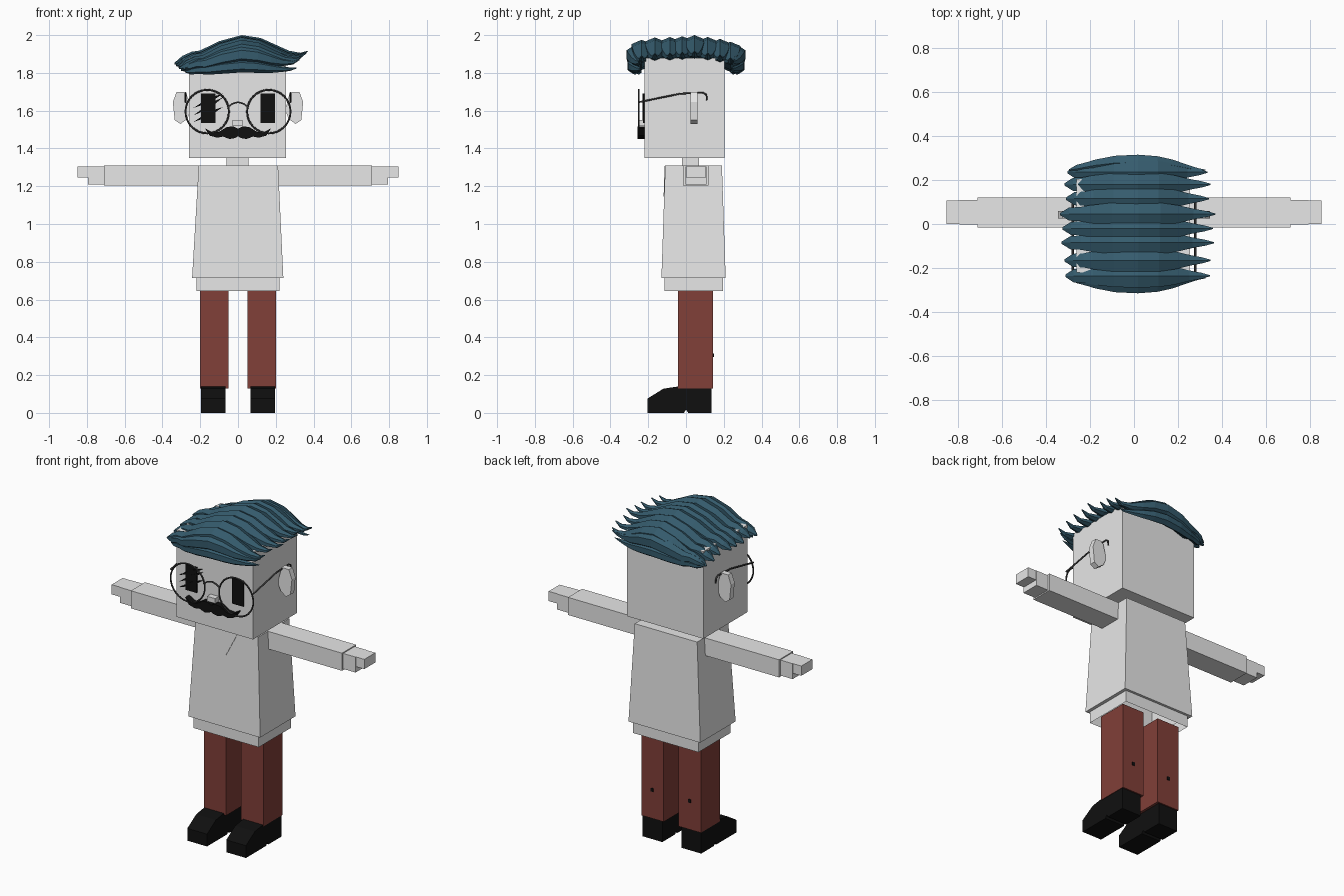
import bpy, bmesh, math
from mathutils import Vector

if "Cube" in bpy.data.objects:
    bpy.data.objects.remove(bpy.data.objects["Cube"])


def material(name, colour):
    m = bpy.data.materials.new(name)
    m.use_nodes = True
    m.diffuse_color = (*colour, 1)
    m.node_tree.nodes["Principled BSDF"].inputs["Base Color"].default_value = (*colour, 1)
    return m


GREY = material("light grey", (0.8, 0.8, 0.8))
RED = material("brick red", (0.22, 0.05, 0.04))
HAIR = material("dark teal", (0.036, 0.107, 0.155))
BLACK = material("black", (0.005, 0.005, 0.005))
FRAME = material("frame grey", (0.05, 0.05, 0.05))


def loft(name, rings, mat, cap_start=True, cap_end=True):
    """Skin a list of equal-length point rings."""
    bm = bmesh.new()
    loops = [[bm.verts.new(p) for p in ring] for ring in rings]
    n = len(loops[0])
    for a, b in zip(loops, loops[1:]):
        for i in range(n):
            j = (i + 1) % n
            bm.faces.new((a[i], a[j], b[j], b[i]))
    if cap_start:
        bm.faces.new(loops[0][::-1])
    if cap_end:
        bm.faces.new(loops[-1])
    bmesh.ops.recalc_face_normals(bm, faces=bm.faces)
    me = bpy.data.meshes.new(name)
    bm.to_mesh(me)
    bm.free()
    me.materials.append(mat)
    ob = bpy.data.objects.new(name, me)
    bpy.context.collection.objects.link(ob)
    return ob


def rect(x0, x1, y0, y1, z):
    return [(x0, y0, z), (x1, y0, z), (x1, y1, z), (x0, y1, z)]


def box(name, x, y, z, mat):
    return loft(name, [rect(*x, *y, z[0]), rect(*x, *y, z[1])], mat)


def plate(name, outline, y0, y1, mat):
    """Extrude an outline in x and z along y."""
    return loft(name, [[(x, y, z) for x, z in outline] for y in (y0, y1)], mat)


def wire(name, points):
    cu = bpy.data.curves.new(name, "CURVE")
    cu.dimensions = "3D"
    cu.bevel_depth = 0.005
    cu.bevel_resolution = 1
    cu.use_fill_caps = True
    sp = cu.splines.new("POLY")
    sp.points.add(len(points) - 1)
    for p, co in zip(sp.points, points):
        p.co = (*co, 1)
    cu.materials.append(FRAME)
    ob = bpy.data.objects.new(name, cu)
    bpy.context.collection.objects.link(ob)


# Head, neck and nose
box("head", (-0.26, 0.255), (-0.22, 0.205), (1.35, 1.88), GREY)
box("neck", (-0.06, 0.055), (-0.02, 0.07), (1.3, 1.36), GREY)
box("nose", (-0.03, 0.025), (-0.255, -0.21), (1.52, 1.55), GREY)

# Tapered shirt over a shorter hem, open underneath
loft("shirt", [
    rect(-0.22, 0.22, -0.115, 0.195, 0.645),
    rect(-0.22, 0.22, -0.115, 0.195, 0.715),
    rect(-0.243, 0.24, -0.13, 0.21, 0.715),
    rect(-0.208, 0.212, -0.11, 0.19, 1.31),
], GREY, cap_start=False)
# Collar plate follows the sloping chest
collar = [(-0.083, 1.308), (0.083, 1.308), (0, 1.145)]
loft("collar", [[(x, -0.11 - (1.31 - z) * 0.0336 - d, z) for x, z in collar]
                for d in (-0.002, 0.003)], GREY)

for s, side in ((-1, "right"), (1, "left")):
    def span(a, b):
        return sorted((s * a, s * b))

    # Arms and hands
    box(side + "_sleeve", span(0.2, 0.71), (-0.015, 0.12), (1.203, 1.31), GREY)
    box(side + "_palm", span(0.705, 0.793), (-0.003, 0.108), (1.21, 1.304), GREY)
    box(side + "_fingers", span(0.79, 0.85), (0, 0.106), (1.245, 1.304), GREY)

    # Legs with a small mark on the calf
    box(side + "_leg", span(0.05, 0.2), (-0.043, 0.143), (0.13, 0.66), RED)
    box(side + "_calf_mark", span(0.118, 0.134), (0.14, 0.148), (0.295, 0.315), BLACK)

    # Shoes with a separate heel
    shoe = [(0.135, 0), (0.135, 0.14), (-0.04, 0.14), (-0.12, 0.128), (-0.205, 0.075),
            (-0.205, 0), (-0.01, 0), (0.0, 0.018), (0.012, 0)]
    loft(side + "_shoe", [[(x, y, z) for y, z in shoe] for x in span(0.065, 0.197)], BLACK)

    # Ears
    ear = [(0.25, 1.6), (0.275, 1.7), (0.325, 1.7), (0.345, 1.645),
           (0.335, 1.55), (0.305, 1.53), (0.27, 1.555)]
    plate(side + "_ear", [(s * x, z) for x, z in ear], 0.025, 0.06, GREY)

    # Eyes
    a, b = span(0.12, 0.195)
    plate(side + "_eye", [(a, 1.535), (b, 1.535), (b, 1.69), (a, 1.69)], -0.227, -0.219, BLACK)

    # Spectacle rim and temple
    bpy.ops.mesh.primitive_torus_add(
        major_segments=32, minor_segments=6, major_radius=0.115, minor_radius=0.005,
        location=(s * 0.163, -0.25, 1.595), rotation=(math.pi / 2, 0, 0))
    rim = bpy.context.object
    rim.name = side + "_rim"
    rim.data.materials.append(FRAME)
    bpy.ops.object.shade_smooth_by_angle()
    wire(side + "_temple", [(s * 0.278, y, z) for y, z in
                            ((-0.25, 1.645), (-0.03, 1.69), (0.09, 1.695), (0.108, 1.685), (0.11, 1.655))])

wire("bridge", [(x, -0.25, 1.645 - 9 * x * x) for x in (-0.055, -0.03, 0, 0.03, 0.055)])

# Slashes across the right eye
for lo, hi in ((1.615, 1.69), (1.575, 1.67), (1.54, 1.62)):
    plate("eye_slash", [(-0.235, lo), (-0.15, (lo + hi) / 2 - 0.01), (-0.08, hi),
                        (-0.155, (lo + hi) / 2 + 0.014)], -0.229, -0.22, BLACK)

# Moustache from one mirrored half outline
top = [(0.025, 1.517), (0.06, 1.513), (0.1, 1.488), (0.135, 1.485), (0.175, 1.507)]
low = [(0.15, 1.468), (0.11, 1.457), (0.08, 1.463), (0.045, 1.45), (0.015, 1.455)]
half = top + low
plate("moustache", [(0, 1.505)] + half + [(0, 1.465)] + [(-x, z) for x, z in half[::-1]],
      -0.258, -0.219, BLACK)

# Hair: swept locks, each a tapered hexagonal loft along (x, z, thickness)
LOCK = [(-0.335, 1.85, 0.1), (-0.295, 1.865, 0.55), (-0.245, 1.885, 0.6), (-0.2, 1.885, 0.75),
        (-0.1, 1.925, 0.95), (0.02, 1.955, 1), (0.12, 1.942, 0.95), (0.2, 1.915, 0.75),
        (0.27, 1.897, 0.45), (0.33, 1.895, 0.25), (0.37, 1.915, 0.05)]


def lock(y, drop=0.0, length=1.0, wide=0.055, tall=0.045, bulge=0.0, flat=1.0):
    rings = []
    for x, z, r in LOCK:
        px = x * length
        py = y + bulge * max(0, 1 - (px / 0.28) ** 2)
        pz = 1.88 + (z - 1.88) * flat - drop
        rings.append([(px, py + wide * r * math.cos(k), pz + tall * r * math.sin(k))
                      for k in (math.radians(30 + 60 * i) for i in range(6))])
    loft("hair_lock", rings, HAIR)


# Crown row
for y, drop, length in ((-0.235, 0.025, 0.93), (-0.165, 0.012, 0.94), (-0.085, 0.01, 0.98),
                        (-0.02, 0.006, 0.97), (0.045, 0, 1), (0.115, 0.01, 0.92),
                        (0.18, 0.02, 0.94), (0.235, 0.035, 0.9)):
    lock(y, drop, length, wide=0.062)
# Lower fringe at the front and back
for s in (-1, 1):
    lock(s * 0.245, 0.035, 0.88, 0.04, 0.045, s * 0.035, 0.7)
    lock(s * 0.24, 0.065, 0.84, 0.03, 0.035, s * 0.045, 0.3)
